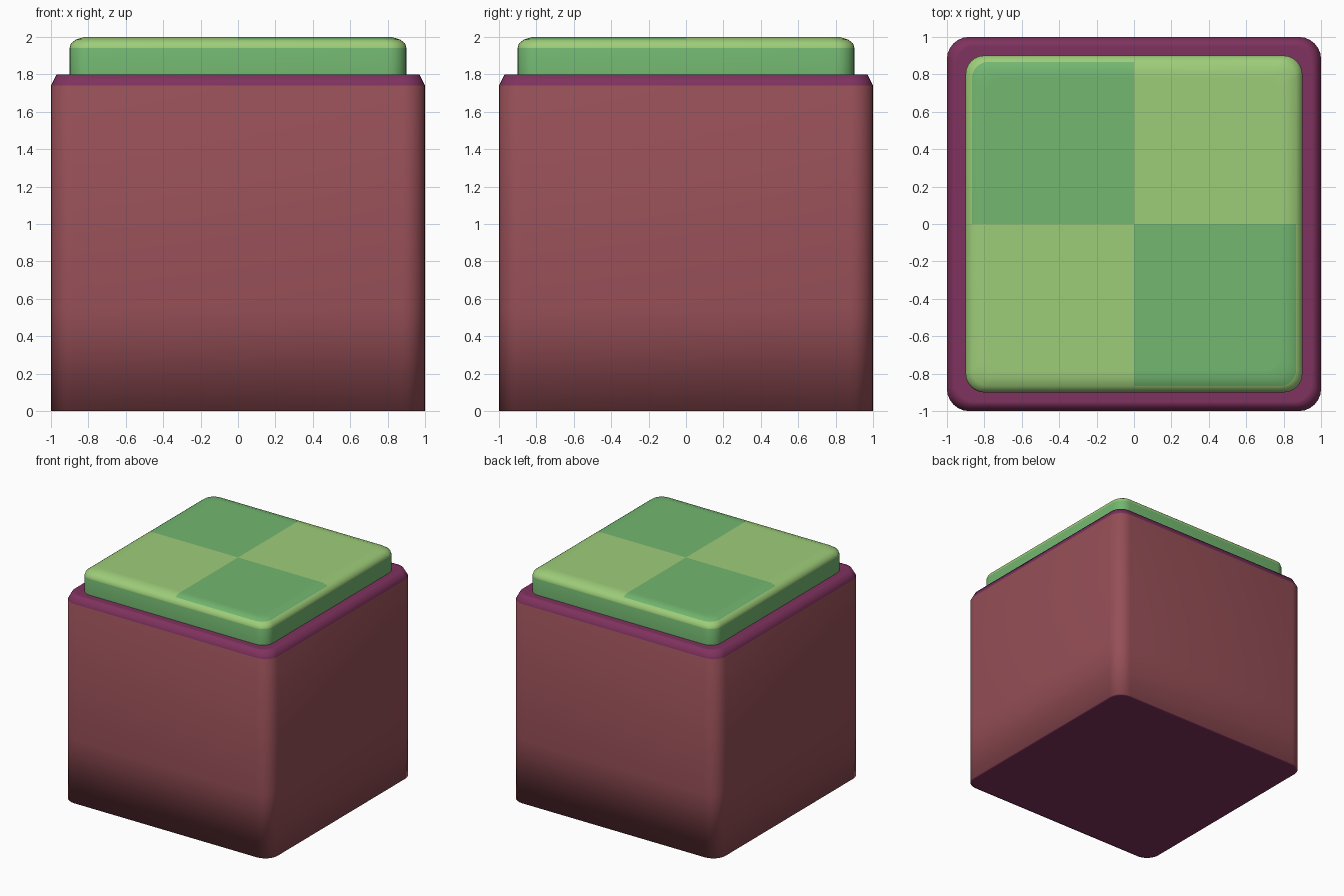
import bpy, bmesh, math

if "Cube" in bpy.data.objects:
    bpy.data.objects.remove(bpy.data.objects["Cube"])


def material(name, rgb):
    m = bpy.data.materials.new(name)
    lin = [((c / 255 + 0.055) / 1.055) ** 2.4 for c in rgb]
    m.diffuse_color = (*lin, 1)
    m.use_nodes = True
    m.node_tree.nodes["Principled BSDF"].inputs["Base Color"].default_value = m.diffuse_color
    return m


RED = material("clay red", (150, 79, 87))
PURPLE = material("plum purple", (127, 50, 94))
LIGHT = material("light green", (158, 205, 121))
DARK = material("dark green", (115, 183, 112))


def rounded_square(half, radius, steps=6):
    # Starts on +x axis; each side has a point at its middle
    pts = []
    c = half - radius
    for q in range(4):
        a0 = q * math.pi / 2
        ca, sa = round(math.cos(a0)), round(math.sin(a0))
        local = [(half, 0)]
        for i in range(steps + 1):
            a = i / steps * math.pi / 2
            local.append((c + radius * math.cos(a), c + radius * math.sin(a)))
        pts += [(x * ca - y * sa, x * sa + y * ca) for x, y in local]
    return pts


def loft(name, rings, mats, rule, cap_start=False, cap_end=False):
    # Rings are (half width, corner radius, height)
    bm = bmesh.new()
    loops = [[bm.verts.new((x, y, z)) for x, y in rounded_square(h, r)]
             for h, r, z in rings]
    n = len(loops[0])
    for k, (a, b) in enumerate(zip(loops, loops[1:])):
        for i in range(n):
            j = (i + 1) % n
            f = bm.faces.new((a[i], a[j], b[j], b[i]))
            f.material_index = rule(k, f.calc_center_median())
    if cap_start:
        c = bm.verts.new((0, 0, rings[0][2]))
        for i in range(n):
            f = bm.faces.new((c, loops[0][(i + 1) % n], loops[0][i]))
            f.material_index = rule(-1, f.calc_center_median())
    if cap_end:
        c = bm.verts.new((0, 0, rings[-1][2]))
        for i in range(n):
            f = bm.faces.new((c, loops[-1][i], loops[-1][(i + 1) % n]))
            f.material_index = rule(len(rings) - 1, f.calc_center_median())
    for f in bm.faces:
        f.smooth = True
    me = bpy.data.meshes.new(name)
    bm.to_mesh(me)
    bm.free()
    for m in mats:
        me.materials.append(m)
    ob = bpy.data.objects.new(name, me)
    bpy.context.collection.objects.link(ob)
    return ob


# Earth block: red sides, purple bevelled rim and underside
loft("earth_block",
     [(0.98, 0.10, 0), (1, 0.12, 0), (1, 0.12, 0.55), (1, 0.12, 1.74),
      (0.97, 0.10, 1.8), (0.95, 0.10, 1.8), (0.89, 0.09, 1.8)],
     [RED, PURPLE], lambda k, c: 0 if k in (1, 2) else 1, cap_start=True)

# Grass slab: dark sides, light bevel, checkered top
def grass_rule(k, c):
    if k == 0:
        return 1
    if k >= 3 and c.x * c.y < 0:
        return 1
    return 0

loft("grass_slab",
     [(0.9, 0.10, 1.8), (0.9, 0.10, 1.94), (0.893, 0.10, 1.965),
      (0.867, 0.09, 1.985), (0.82, 0.08, 2.0), (0.78, 0.08, 2.0)],
     [LIGHT, DARK], grass_rule, cap_end=True)
